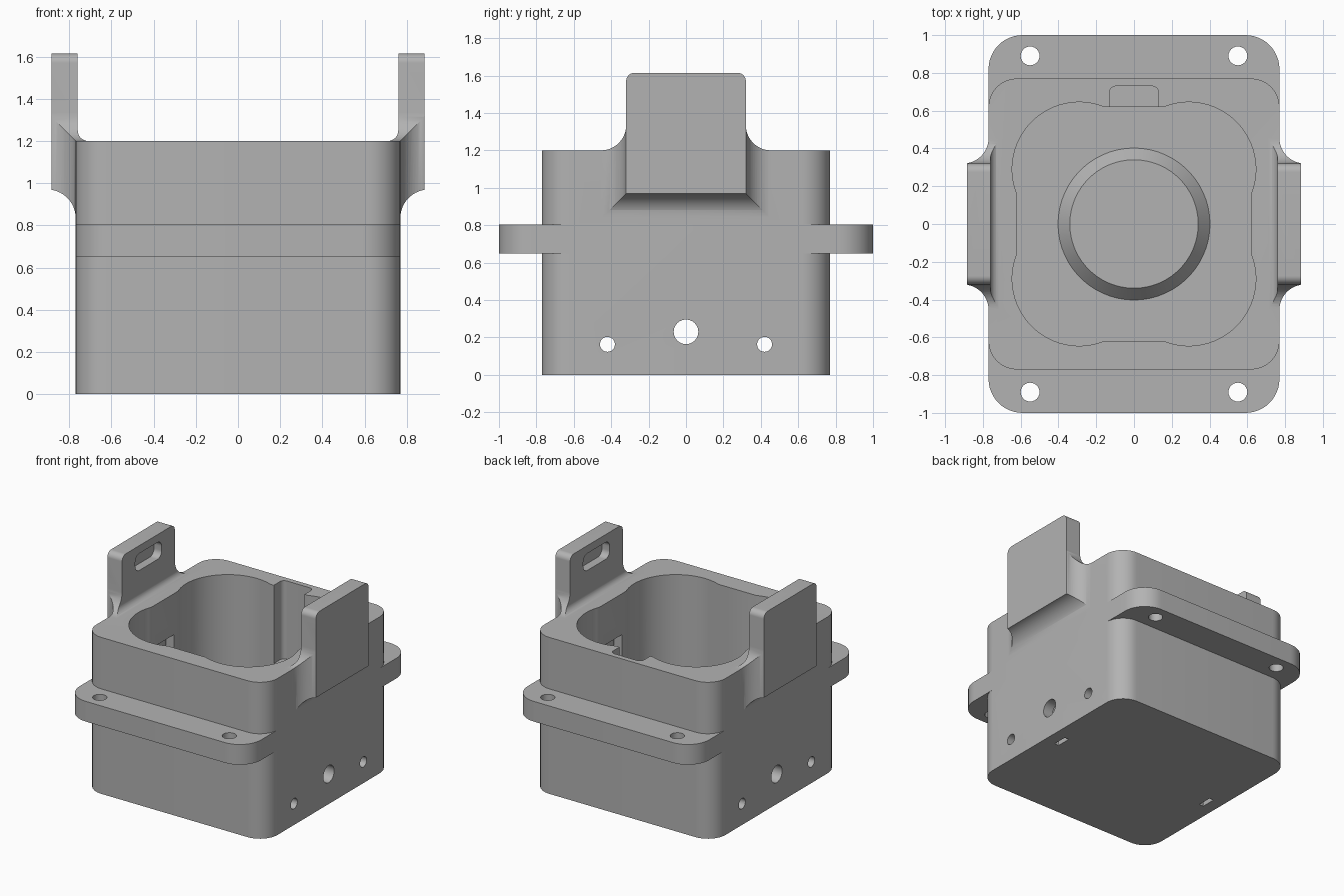
import bpy, bmesh
from math import radians, sin, cos, pi

if "Cube" in bpy.data.objects:
    bpy.data.objects.remove(bpy.data.objects["Cube"])

grey = bpy.data.materials.new("plain_grey")
grey.use_nodes = True
grey.diffuse_color = (0.45, 0.45, 0.45, 1)
grey.node_tree.nodes["Principled BSDF"].inputs["Base Color"].default_value = (0.45, 0.45, 0.45, 1)


def arc(cx, cy, r, start, end, n=12):
    angles = [radians(start + (end - start) * i / n) for i in range(n + 1)]
    return [(cx + r * cos(a), cy + r * sin(a)) for a in angles]


def rounded(cx, cy, hx, hy, r):
    """Rounded rectangle outline from its centre and half sizes."""
    pts = []
    for k, (sx, sy) in enumerate([(1, 1), (-1, 1), (-1, -1), (1, -1)]):
        pts += arc(cx + sx * (hx - r), cy + sy * (hy - r), r, 90 * k, 90 * k + 90)
    return pts


def prism(name, pts, axis, lo, hi):
    """Extrude an outline along the given axis."""
    place = {"x": lambda a, b, t: (t, a, b),
             "y": lambda a, b, t: (a, t, b),
             "z": lambda a, b, t: (a, b, t)}[axis]
    bm = bmesh.new()
    low = [bm.verts.new(place(a, b, lo)) for a, b in pts]
    high = [bm.verts.new(place(a, b, hi)) for a, b in pts]
    bm.faces.new(low)
    bm.faces.new(high)
    for i in range(len(pts)):
        j = (i + 1) % len(pts)
        bm.faces.new((low[i], low[j], high[j], high[i]))
    bmesh.ops.recalc_face_normals(bm, faces=bm.faces)
    mesh = bpy.data.meshes.new(name)
    bm.to_mesh(mesh)
    bm.free()
    mesh.materials.append(grey)
    obj = bpy.data.objects.new(name, mesh)
    bpy.context.collection.objects.link(obj)
    return obj


def combine(target, tool, operation):
    """Apply a boolean and discard the tool."""
    mod = target.modifiers.new("boolean", "BOOLEAN")
    mod.operation, mod.solver, mod.object = operation, "EXACT", tool
    bpy.context.view_layer.objects.active = target
    bpy.ops.object.modifier_apply(modifier=mod.name)
    bpy.data.objects.remove(tool)


def mirrored(half):
    """Complete an outline that is symmetric about its first coordinate."""
    return half + [(-a, b) for a, b in reversed(half)]


WALL, RIM, FLOOR = 0.77, 1.2, 0.08
OUT, BLEND = 0.885, 0.135

# Box body with mounting flange
body = prism("housing", rounded(0, 0, WALL, WALL, 0.15), "z", 0, RIM)
flange = prism("flange", rounded(0, 0, WALL, 1.0, 0.18), "z", 0.65, 0.805)
combine(body, flange, "UNION")

# Side tabs: three blended outlines intersected
side_outline = mirrored([(0.5, 0.7), (0.5, RIM - 0.01)]
                        + arc(0.32 + BLEND, RIM + BLEND, BLEND, 270, 180)
                        + arc(0.275, 1.57, 0.045, 0, 90))
for s in (1, -1):
    plan = [(0.32 + BLEND, WALL)] + arc(0.32 + BLEND, WALL + BLEND, BLEND, 270, 190)
    plan = mirrored([(0.5, 0.6), (0.5, WALL - 0.005)] + plan[1:] + [(0.32, OUT)])
    front = ([(0.69, 0.8), (0.69, RIM - 0.01)]
             + arc(0.71, RIM + 0.05, 0.05, 270, 360)
             + [(0.76, 1.615), (OUT, 1.615), (OUT, 0.97)]
             + arc(WALL + BLEND, 0.97 - BLEND, BLEND, 98, 180)
             + [(WALL - 0.005, 0.8)])
    tab = prism("tab", side_outline, "x", *sorted((0.65 * s, 0.95 * s)))
    combine(tab, prism("plan", [(s * x, y) for y, x in plan], "z", 0.7, 1.7), "INTERSECT")
    combine(tab, prism("front", [(s * x, z) for x, z in front], "y", -0.6, 0.6), "INTERSECT")
    combine(body, tab, "UNION")

# Four-lobed cavity
lobes = []
for k in range(4):
    c, d = cos(k * pi / 2), sin(k * pi / 2)
    lobes += [(x * c - y * d, x * d + y * c)
              for x, y in arc(0.29, 0.29, 0.355, -21.6, 111.6, 28)]
combine(body, prism("cavity", lobes, "z", FLOOR, 1.3), "DIFFERENCE")

# Cable notch in the back wall
notch = rounded(0, 0.63, 0.13, 0.1, 0.035)
combine(body, prism("notch", notch, "z", 0.6, 1.3), "DIFFERENCE")

# Flange screw holes
for x in (-0.55, 0.55):
    for y in (-0.89, 0.89):
        hole = prism("hole", arc(x, y, 0.05, 0, 345, 23), "z", 0.5, 0.9)
        combine(body, hole, "DIFFERENCE")

# Holes through both side walls
for y, z, r in ((0, 0.23, 0.066), (-0.42, 0.163, 0.04), (0.42, 0.163, 0.04)):
    hole = prism("hole", arc(y, z, r, 0, 345, 23), "x", -1, 1)
    combine(body, hole, "DIFFERENCE")

# Inner wall pockets, bottom slots and blind recesses in the tabs
for s in (1, -1):
    pocket = prism("pocket", rounded(s * 0.64, 0, 0.05, 0.11, 0.005), "z", FLOOR + 0.02, 0.885)
    combine(body, pocket, "DIFFERENCE")
    slot = prism("slot", rounded(s * 0.66, 0, 0.018, 0.055, 0.005), "z", -0.1, 0.2)
    combine(body, slot, "DIFFERENCE")
    recess = prism("recess", rounded(0, 1.49, 0.16, 0.065, 0.05), "x",
                   *sorted((0.7 * s, 0.825 * s)))
    combine(body, recess, "DIFFERENCE")

# Tapered round boss on the cavity floor
boss = prism("floor_boss", arc(0, 0, 0.42, 0, 354, 59), "z", FLOOR - 0.02, 0.15)
for v in boss.data.vertices:
    if v.co.z > 0.1:
        v.co.x *= 0.34 / 0.42
        v.co.y *= 0.34 / 0.42

for obj in (body, boss):
    bpy.ops.object.select_all(action="DESELECT")
    obj.select_set(True)
    bpy.context.view_layer.objects.active = obj
    bpy.ops.object.shade_smooth_by_angle(angle=radians(25))
